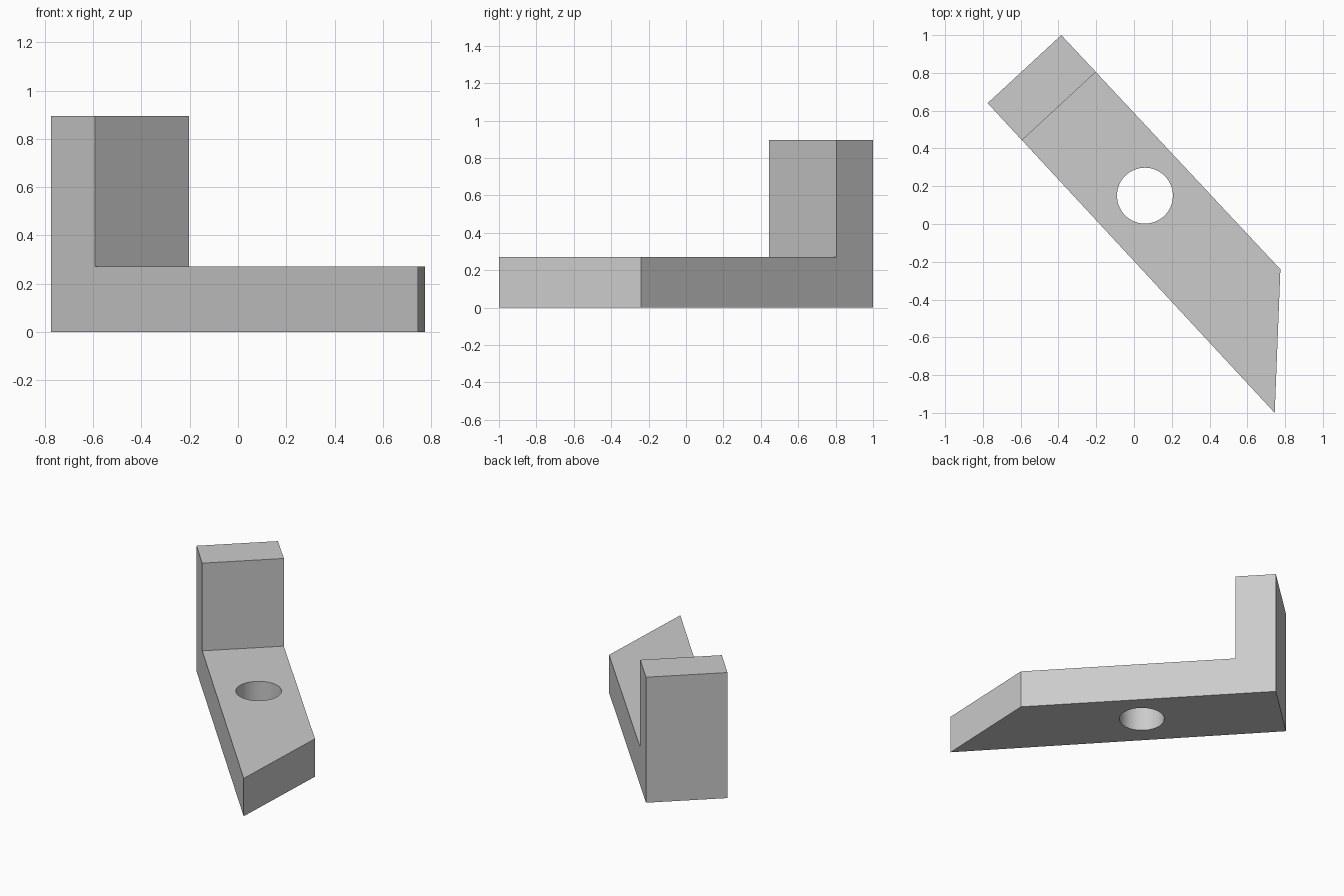
import bpy
import bmesh
from math import radians
from mathutils import Vector

cube = bpy.data.objects.get("Cube")
if cube:
    bpy.data.objects.remove(cube)

BASE_HEIGHT, TOTAL_HEIGHT = 0.27, 0.895

grey = bpy.data.materials.new("light grey")
grey.use_nodes = True
colour = (0.6, 0.6, 0.6, 1)
grey.diffuse_color = colour
grey.node_tree.nodes["Principled BSDF"].inputs["Base Color"].default_value = colour


def extrude_up(bm, faces, height):
    """Extrude faces straight up."""
    result = bmesh.ops.extrude_face_region(bm, geom=faces, use_keep_orig=True)
    verts = [g for g in result["geom"] if isinstance(g, bmesh.types.BMVert)]
    bmesh.ops.translate(bm, vec=(0, 0, height), verts=verts)


def add_prism(name, outline, height):
    """Upright prism over a plan outline."""
    bm = bmesh.new()
    face = bm.faces.new([bm.verts.new((x, y, 0)) for x, y in outline])
    extrude_up(bm, [face], height)
    bmesh.ops.recalc_face_normals(bm, faces=bm.faces)
    mesh = bpy.data.meshes.new(name)
    bm.to_mesh(mesh)
    bm.free()
    obj = bpy.data.objects.new(name, mesh)
    bpy.context.collection.objects.link(obj)
    mesh.materials.append(grey)
    return obj


def apply_boolean(target, tool, operation):
    """Combine two solids and discard the tool."""
    mod = target.modifiers.new(operation.lower(), "BOOLEAN")
    mod.operation, mod.solver, mod.object = operation, "EXACT", tool
    bpy.context.view_layer.objects.active = target
    bpy.ops.object.modifier_apply(modifier=mod.name)
    bpy.data.objects.remove(tool)


# Diagonal foot with a slanted end, and the upright at its back end
back_right, back_left = (-0.775, 0.64), (-0.385, 1.0)
inner_right, inner_left = (-0.593, 0.443), (-0.202, 0.805)
tip_left, tip_right = (0.775, -0.24), (0.745, -1.0)
bracket = add_prism("angle_bracket", [back_right, tip_right, tip_left, back_left], BASE_HEIGHT)
upright = add_prism("upright", [back_right, inner_right, inner_left, back_left], TOTAL_HEIGHT)
apply_boolean(bracket, upright, "UNION")

# Round through hole
bpy.ops.mesh.primitive_cylinder_add(vertices=64, radius=0.148, depth=1, location=(0.058, 0.15, 0))
hole = bpy.context.object
hole.data.materials.append(grey)
apply_boolean(bracket, hole, "DIFFERENCE")

# Smooth bore, crisp edges
bpy.ops.object.select_all(action="DESELECT")
bracket.select_set(True)
bpy.context.view_layer.objects.active = bracket
bpy.ops.object.shade_smooth_by_angle(angle=radians(30))
